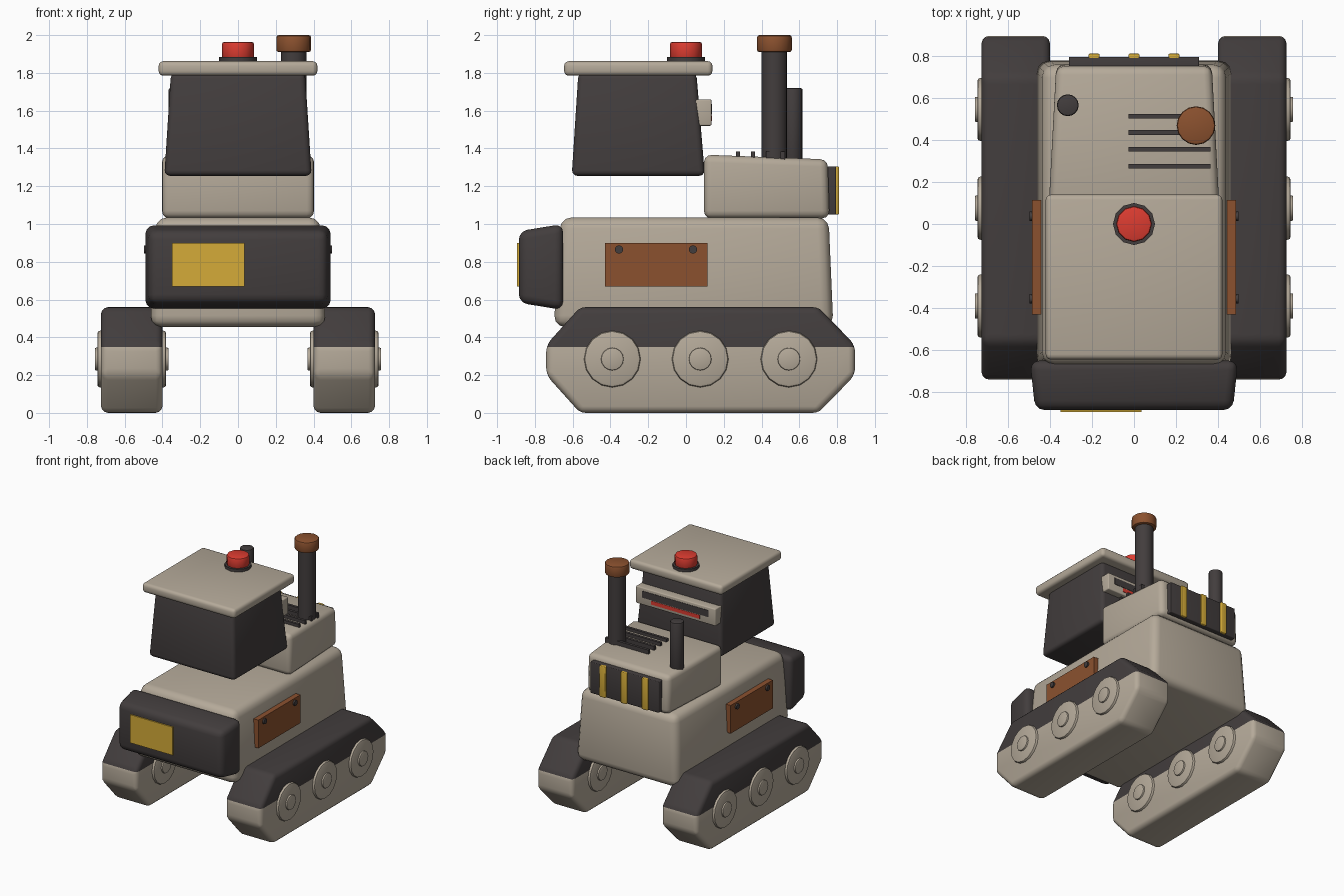
import bpy, bmesh, math
from mathutils import Matrix, Vector

if "Cube" in bpy.data.objects:
    bpy.data.objects.remove(bpy.data.objects["Cube"])


def material(name, r, g, b):
    m = bpy.data.materials.new(name)
    m.diffuse_color = (r, g, b, 1)
    m.use_nodes = True
    m.node_tree.nodes["Principled BSDF"].inputs["Base Color"].default_value = m.diffuse_color
    return m


BEIGE = material("warm_beige", 0.46, 0.40, 0.32)
DARK = material("charcoal", 0.055, 0.047, 0.047)
BROWN = material("rust_brown", 0.26, 0.083, 0.028)
GOLD = material("gold", 0.66, 0.41, 0.04)
RED = material("signal_red", 0.72, 0.045, 0.03)


def finish(name, bm, mats, bevel=0.0, segments=3, split=None):
    """Round the edges, optionally paint faces above a height, make the object."""
    if bevel:
        edges = [e for e in bm.edges if e.calc_face_angle(0) > 0.5]
        bmesh.ops.bevel(bm, geom=edges, offset=bevel, segments=segments,
                        profile=0.5, affect='EDGES', clamp_overlap=True)
    if split is not None:
        bmesh.ops.bisect_plane(bm, geom=bm.verts[:] + bm.edges[:] + bm.faces[:],
                               plane_co=(0, 0, split), plane_no=(0, 0, 1))
        for f in bm.faces:
            f.material_index = int(f.calc_center_median().z > split)
    bmesh.ops.recalc_face_normals(bm, faces=bm.faces[:])
    me = bpy.data.meshes.new(name)
    bm.to_mesh(me)
    bm.free()
    for m in mats:
        me.materials.append(m)
    ob = bpy.data.objects.new(name, me)
    bpy.context.collection.objects.link(ob)
    bpy.ops.object.select_all(action='DESELECT')
    ob.select_set(True)
    bpy.context.view_layer.objects.active = ob
    bpy.ops.object.shade_smooth_by_angle(angle=math.radians(35))
    return ob


def box(name, mat, x, y, z, bevel=0.0, shape=None):
    """Box between ranges; shape(u, v, w) returns a corner offset, u/v/w being -1 or 1."""
    bm = bmesh.new()
    bmesh.ops.create_cube(bm, size=2)
    for vert in bm.verts:
        s = vert.co.copy()
        vert.co = [(a + b) / 2 + (b - a) / 2 * t for (a, b), t in zip((x, y, z), s)]
        if shape:
            vert.co += Vector(shape(*s))
    return finish(name, bm, [mat], bevel)


def cylinder(name, mat, centre, r, depth, axis='Z', sides=16, bevel=0.0):
    bm = bmesh.new()
    rot = Matrix.Rotation(math.pi / 2, 4, 'Y') if axis == 'X' else Matrix()
    bmesh.ops.create_cone(bm, cap_ends=True, segments=sides, radius1=r, radius2=r,
                          depth=depth, matrix=Matrix.Translation(centre) @ rot)
    if bevel:
        rims = [e for e in bm.edges if e.calc_face_angle(0) > 1.2]
        bmesh.ops.bevel(bm, geom=rims, offset=bevel, segments=2, profile=0.5,
                        affect='EDGES')
    return finish(name, bm, [mat])


# Tracks, wheels, side plates
TRACK = [(-0.56, 0), (0.70, 0), (0.895, 0.2), (0.895, 0.36), (0.70, 0.56),
         (-0.56, 0.56), (-0.74, 0.36), (-0.74, 0.2)]
for side, s in (("left", -1), ("right", 1)):
    bm = bmesh.new()
    face = bm.faces.new([bm.verts.new((s * 0.40, y, z)) for y, z in TRACK])
    ext = bmesh.ops.extrude_face_region(bm, geom=[face])
    bmesh.ops.translate(bm, vec=(s * 0.325, 0, 0),
                        verts=[g for g in ext["geom"] if isinstance(g, bmesh.types.BMVert)])
    bmesh.ops.recalc_face_normals(bm, faces=bm.faces[:])
    finish(side + "_track", bm, [BEIGE, DARK], 0.035, split=0.35)
    for i, y in enumerate((-0.39, 0.075, 0.545)):
        c = (s * 0.5625, y, 0.285)
        cylinder(f"{side}_wheel_{i}", BEIGE, c, 0.15, 0.365, 'X', 16, 0.014)
        cylinder(f"{side}_hub_{i}", BEIGE, c, 0.06, 0.39, 'X', 16, 0.006)
    box(side + "_side_plate", BROWN, sorted((s * 0.42, s * 0.485)),
        (-0.43, 0.115), (0.67, 0.90))
    for i, y in enumerate((-0.355, 0.037)):
        cylinder(f"{side}_bolt_{i}", DARK, (s * 0.47, y, 0.865), 0.022, 0.055, 'X', 12)

# Main body, narrower at the top
box("body", BEIGE, (-0.465, 0.465), (-0.70, 0.78), (0.455, 1.035), 0.06,
    lambda u, v, w: (-0.03 * u, -0.025 if v > 0 else 0.035, 0) if w > 0 else (0, 0, 0))

# Front nose, narrower toward the front, with its badge plate
box("nose", DARK, (-0.495, 0.495), (-0.885, -0.65), (0.545, 1.0), 0.045,
    lambda u, v, w: (-0.025 * u, 0, -0.038 * w) if v < 0 else (0, 0, 0))
box("nose_plate", GOLD, (-0.35, 0.035), (-0.895, -0.87), (0.67, 0.90))

# Cab and roof
box("cab", DARK, (-0.39, 0.39), (-0.605, 0.10), (1.255, 1.80), 0.03,
    lambda u, v, w: (-0.035 * u, -0.045 if v > 0 else 0.035, 0) if w > 0 else (0, 0, 0))
box("roof", BEIGE, (-0.42, 0.42), (-0.645, 0.14), (1.785, 1.862), 0.025)

# Rear cab panel with display strips
box("rear_panel", BEIGE, (-0.36, 0.36), (0.04, 0.135), (1.52, 1.66), 0.008)
box("panel_display", DARK, (-0.30, 0.30), (0.13, 0.138), (1.58, 1.635))
box("panel_light", RED, (-0.22, 0.22), (0.13, 0.138), (1.545, 1.575))

# Roof beacon
cylinder("beacon_base", DARK, (0, 0, 1.87), 0.10, 0.03, sides=12)
cylinder("beacon", RED, (0, 0, 1.92), 0.085, 0.088, sides=12, bevel=0.012)

# Engine hood, tapering and dropping toward the rear
box("engine_hood", BEIGE, (-0.405, 0.405), (0.095, 0.76), (1.03, 1.367), 0.04,
    lambda u, v, w: (-0.035 * u, -0.01 if w > 0 else 0, -0.025 if w > 0 else 0)
    if v > 0 else (0, 0, 0))
for i, y in enumerate((0.275, 0.355, 0.435, 0.512)):
    box(f"hood_vent_{i}", DARK, (-0.025, 0.365), (y - 0.011, y + 0.011), (1.34, 1.385))

# Rear grille with gold bars
box("rear_grille", DARK, (-0.31, 0.31), (0.72, 0.795), (1.05, 1.305), 0.006)
for i, x in enumerate((-0.19, 0, 0.19)):
    box(f"grille_bar_{i}", GOLD, (x - 0.026, x + 0.026), (0.78, 0.81), (1.05, 1.305), 0.006)

# Exhaust stack with cap, and short intake pipe
cylinder("exhaust_stack", DARK, (0.295, 0.468, 1.62), 0.068, 0.60, sides=16)
cylinder("exhaust_cap", BROWN, (0.295, 0.468, 1.955), 0.092, 0.09, sides=16, bevel=0.012)
cylinder("intake_pipe", DARK, (-0.315, 0.565, 1.52), 0.052, 0.40, sides=16, bevel=0.01)
